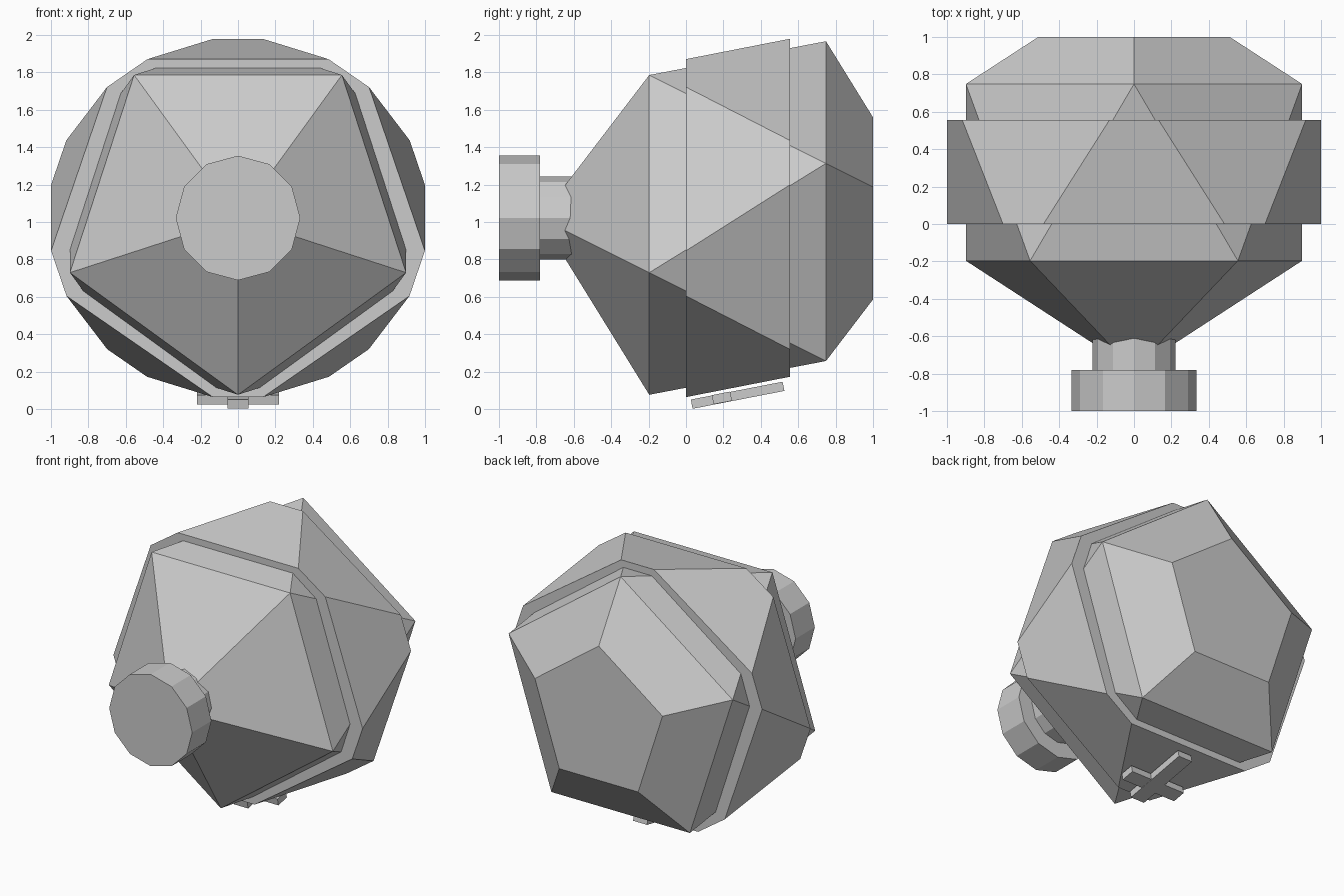
import bpy, bmesh, math
from mathutils import Vector, Matrix

if "Cube" in bpy.data.objects:
    bpy.data.objects.remove(bpy.data.objects["Cube"])

CY, CZ = 0.276, 1.021      # centre of the gem body
RING = 0.945               # radius of its two five-point rings
HALF = RING / 2            # ring offset along the axis
APEX = RING * math.sqrt(5) / 2


def make_object(name, bm):
    bmesh.ops.recalc_face_normals(bm, faces=bm.faces)
    mesh = bpy.data.meshes.new(name)
    bm.to_mesh(mesh)
    bm.free()
    ob = bpy.data.objects.new(name, mesh)
    bpy.context.collection.objects.link(ob)
    return ob


def gem_slab(name, scale, y0, y1):
    """Twenty-sided gem with its axis on y, cut flat at y0 and y1."""
    bm = bmesh.new()
    pts = [(0, -APEX, 0), (0, APEX, 0)]
    for i in range(5):
        for y, start in ((-HALF, -90), (HALF, 90)):
            a = math.radians(start + 72 * i)
            pts.append((RING * math.cos(a), y, RING * math.sin(a)))
    for p in pts:
        bm.verts.new((p[0] * scale[0], p[1] * scale[1] + CY, p[2] * scale[2] + CZ))
    bmesh.ops.convex_hull(bm, input=bm.verts[:])
    for y, n in ((y0, -1), (y1, 1)):
        geom = bm.verts[:] + bm.edges[:] + bm.faces[:]
        cut = bmesh.ops.bisect_plane(bm, geom=geom, plane_co=(0, y, 0),
                                     plane_no=(0, n, 0), clear_outer=True)
        edges = [e for e in cut['geom_cut'] if isinstance(e, bmesh.types.BMEdge)]
        if edges:
            bmesh.ops.contextual_create(bm, geom=edges)
    return make_object(name, bm)


def cylinder_y(name, radius, y0, y1):
    bm = bmesh.new()
    mat = (Matrix.Translation((0, (y0 + y1) / 2, CZ))
           @ Matrix.Rotation(math.pi / 2, 4, 'X') @ Matrix.Rotation(math.pi / 2, 4, 'Z'))
    bmesh.ops.create_cone(bm, cap_ends=True, segments=12, radius1=radius,
                          radius2=radius, depth=y1 - y0, matrix=mat)
    return make_object(name, bm)


def bar(name, size, y, z):
    """Thin bar tilted to follow the lower facet."""
    bm = bmesh.new()
    mat = (Matrix.Translation((0, y, z)) @ Matrix.Rotation(math.radians(11), 4, 'X')
           @ Matrix.Diagonal(Vector((*size, 1))))
    bmesh.ops.create_cube(bm, size=1, matrix=mat)
    return make_object(name, bm)


# Faceted body with flat back, and the raised band around it
gem_slab("faceted_body", (1, 1, 1), -0.76, 1.0)
gem_slab("raised_band", (1.112, 1.03, 1.057), 0.0, 0.555)

# Neck and stopper at the front
cylinder_y("neck", 0.222, -0.78, -0.55)
cylinder_y("stopper", 0.333, -1.0, -0.78)

# Crossed bars under the lower facet
bar("underside_long_bar", (0.112, 0.5, 0.05), 0.276, 0.0735)
bar("underside_cross_bar", (0.44, 0.1, 0.05), 0.192, 0.059)
